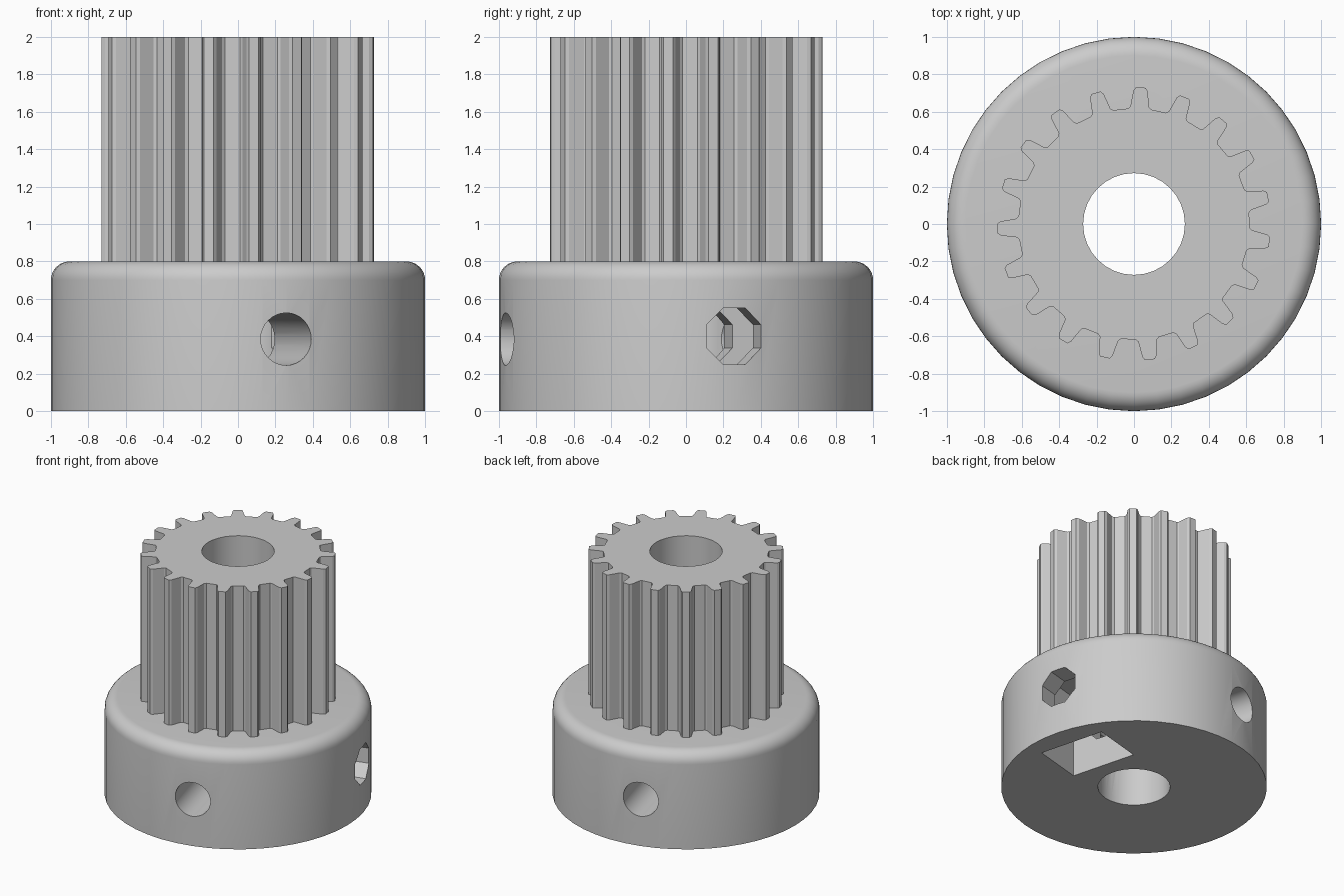
import bpy, bmesh
from math import sin, cos, pi, radians
from mathutils import Matrix, Vector

cube = bpy.data.objects.get("Cube")
if cube:
    bpy.data.objects.remove(cube, do_unlink=True)

grey = bpy.data.materials.new("light_grey")
grey.use_nodes = True
grey.diffuse_color = (0.6, 0.6, 0.6, 1)
grey.node_tree.nodes["Principled BSDF"].inputs["Base Color"].default_value = (0.6, 0.6, 0.6, 1)

TILT = radians(15)     # direction of the nut pocket
TEETH = 19


def finish(name, bm):
    bmesh.ops.recalc_face_normals(bm, faces=bm.faces)
    mesh = bpy.data.meshes.new(name)
    bm.to_mesh(mesh)
    bm.free()
    mesh.materials.append(grey)
    obj = bpy.data.objects.new(name, mesh)
    bpy.context.collection.objects.link(obj)
    return obj


def loft(name, rings):
    """Closed solid through a stack of point rings."""
    bm = bmesh.new()
    loops = [[bm.verts.new(p) for p in ring] for ring in rings]
    for a, b in zip(loops, loops[1:]):
        for i in range(len(a)):
            j = (i + 1) % len(a)
            bm.faces.new((a[i], a[j], b[j], b[i]))
    bm.faces.new(loops[0][::-1])
    bm.faces.new(loops[-1])
    return finish(name, bm)


def circle(r, z, n):
    return [(r * cos(2 * pi * i / n), r * sin(2 * pi * i / n), z) for i in range(n)]


def cylinder(name, r, start, end, n, matrix):
    rings = [[matrix @ Vector(p) for p in circle(r, z, n)] for z in (start, end)]
    return loft(name, rings)


def radial(angle, z, spin=0):
    """Points local z outward along the given compass angle."""
    return (Matrix.Translation((0, 0, z)) @ Matrix.Rotation(angle, 4, "Z")
            @ Matrix.Rotation(pi / 2, 4, "Y") @ Matrix.Rotation(spin, 4, "Z"))


def cut(obj, cutters):
    for c in cutters:
        mod = obj.modifiers.new("cut", "BOOLEAN")
        mod.operation, mod.solver, mod.object = "DIFFERENCE", "EXACT", c
        bpy.context.view_layer.objects.active = obj
        bpy.ops.object.modifier_apply(modifier=mod.name)


# Hub with a rounded upper rim
rim = [(0.9 + 0.1 * cos(t * pi / 16), 0.7 + 0.1 * sin(t * pi / 16)) for t in range(9)]
hub = loft("hub", [circle(r, z, 48) for r, z in [(1, 0)] + rim])

# Toothed barrel: one tooth outline as (sideways, outward), repeated around
side = [(0.062, 0.615), (0.05, 0.628), (0.038, 0.712), (0.026, 0.73)]
tooth = side + [(-s, r) for s, r in reversed(side)]
outline = []
for k in range(TEETH):
    a = radians(87.2) + 2 * pi * k / TEETH
    outline += [(r * cos(a) + s * sin(a), r * sin(a) - s * cos(a)) for s, r in tooth]
barrel = loft("toothed_barrel", [[(x, y, z) for x, y in outline] for z in (0.75, 2)])

# Cutters: shaft bore, set screw channel, faceted nut screw hole, nut pocket
bore = cylinder("bore_cutter", 0.272, -0.2, 2.2, 32, Matrix.Identity(4))
channel = cylinder("screw_channel_cutter", 0.14, -1.2, 1.2, 32,
                   radial(TILT + pi / 2, 0.385))
facet = cylinder("nut_screw_cutter", 0.15 / cos(pi / 8), 0.0, 1.2, 8,
                 radial(TILT, 0.4, pi / 8))
turn = Matrix.Rotation(TILT, 4, "Z")
corners = [(0.4, -0.275), (0.82, -0.275), (0.82, 0.275), (0.4, 0.275)]
pocket = loft("nut_pocket_cutter",
              [[turn @ Vector((x, y, z)) for x, y in corners] for z in (-0.2, 0.68)])

cut(hub, [bore, channel, facet, pocket])
cut(barrel, [bore])
for c in (bore, channel, facet, pocket):
    bpy.data.objects.remove(c, do_unlink=True)

# Smooth the round surfaces, keep edges crisp
for obj in (hub, barrel):
    bpy.ops.object.select_all(action="DESELECT")
    obj.select_set(True)
    bpy.context.view_layer.objects.active = obj
    bpy.ops.object.shade_smooth_by_angle(angle=radians(25))
